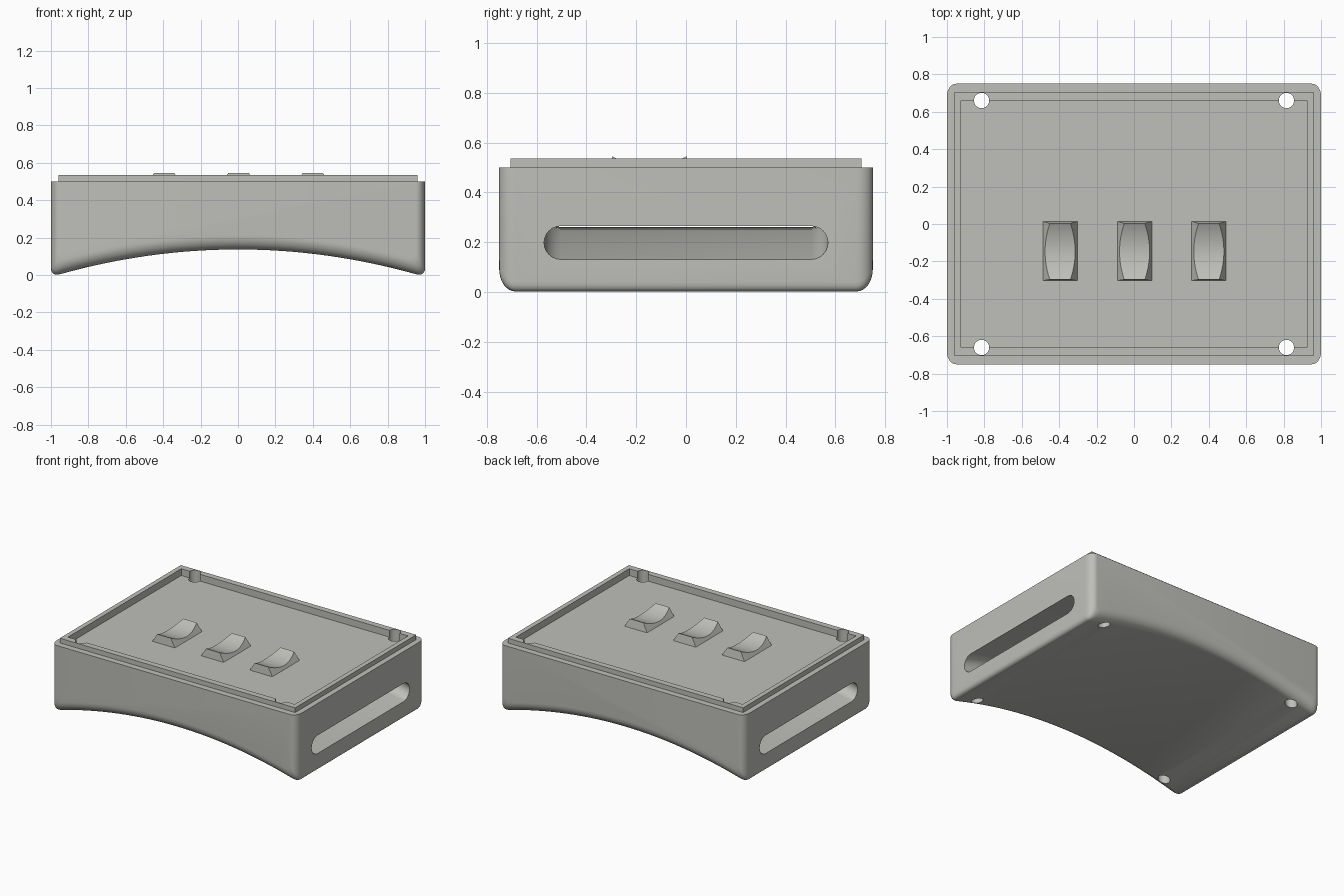
import bpy, bmesh, math

if "Cube" in bpy.data.objects:
    bpy.data.objects.remove(bpy.data.objects["Cube"])

mat = bpy.data.materials.new("warm grey plastic")
mat.diffuse_color = (0.52, 0.52, 0.49, 1)
mat.use_nodes = True
mat.node_tree.nodes["Principled BSDF"].inputs["Base Color"].default_value = mat.diffuse_color


def finish(name, bm, smooth=True):
    bmesh.ops.recalc_face_normals(bm, faces=bm.faces)
    me = bpy.data.meshes.new(name)
    bm.to_mesh(me)
    bm.free()
    me.materials.append(mat)
    ob = bpy.data.objects.new(name, me)
    bpy.context.collection.objects.link(ob)
    return ob


def loft(name, sections):
    """Skin closed loops of points and cap both ends."""
    bm = bmesh.new()
    loops = [[bm.verts.new(p) for p in s] for s in sections]
    for a, b in zip(loops, loops[1:]):
        for i in range(len(a)):
            j = (i + 1) % len(a)
            bm.faces.new((a[i], a[j], b[j], b[i]))
    bm.faces.new(loops[0])
    bm.faces.new(loops[-1][::-1])
    return finish(name, bm)


def box(name, hx, hy, z0, z1):
    rect = [(-hx, -hy), (hx, -hy), (hx, hy), (-hx, hy)]
    return loft(name, [[(x, y, z) for x, y in rect] for z in (z0, z1)])


def cut(ob, cutter):
    mod = ob.modifiers.new("cut", 'BOOLEAN')
    mod.object, mod.operation, mod.solver = cutter, 'DIFFERENCE', 'EXACT'
    bpy.context.view_layer.objects.active = ob
    bpy.ops.object.modifier_apply(modifier=mod.name)


def smooth(ob, angle=30):
    bpy.ops.object.select_all(action='DESELECT')
    ob.select_set(True)
    bpy.context.view_layer.objects.active = ob
    bpy.ops.object.shade_smooth_by_angle(angle=math.radians(angle))


# Body: arched outline in xz, shrunk toward the front and back for the fillet
def arch(x):
    return 0.137 - 0.146 * x * x


def outline(dx, dz, y):
    w, c = 1 - dx, 0.05
    half = [(w, 0.5)]
    p0, p1, p2 = (w, arch(w) + c + dz), (w, arch(w) + dz), (w - c, arch(w - c) + dz)
    for i in range(7):
        t = i / 6
        half.append(tuple((1 - t) ** 2 * a + 2 * t * (1 - t) * b + t * t * e
                          for a, b, e in zip(p0, p1, p2)))
    for i in range(1, 17):
        x = (w - c) * (1 - i / 16)
        half.append((x, arch(x) + dz))
    pts = half + [(-x, z) for x, z in half[-2::-1]]
    return [(x, y, z) for x, z in pts]


front = []
for i in range(9):
    t = i / 8 * math.pi / 2
    s = 1 - math.sin(t)
    front.append((0.05 * s, 0.075 * s, -0.75 + 0.065 * (1 - math.cos(t))))
layers = front + [(a, b, -y) for a, b, y in front[::-1]]
body = loft("body", [outline(*l) for l in layers])

# Raised lip around the top
lip = box("top_lip", 0.96, 0.705, 0.5, 0.535)

# Shallow recess inside the lip
recess = box("recess_cutter", 0.925, 0.66, 0.485, 0.7)

# Strap slot that follows the arch from side to side
slot_loops = []
for i in range(33):
    x = -1.05 + 2.1 * i / 32
    zc = 0.198 + 0.13 * (1 - x * x)
    loop = []
    for side in (1, -1):
        for k in range(13):
            a = math.pi * (k / 12 - 0.5)
            loop.append((x, side * (0.503 + 0.067 * math.cos(a)),
                         zc + side * 0.067 * math.sin(a)))
    slot_loops.append(loop)
slot = loft("slot_cutter", slot_loops)

cut(body, recess)
cut(body, slot)
cut(lip, recess)

# Screw holes in the four corners
cutters = [recess, slot]
for sx in (-1, 1):
    for sy in (-1, 1):
        ring = [(sx * 0.815 + 0.041 * math.cos(a), sy * 0.66 + 0.041 * math.sin(a))
                for a in (k * math.tau / 32 for k in range(32))]
        hole = loft("hole_cutter", [[(x, y, z) for x, y in ring] for z in (-0.3, 0.8)])
        cut(body, hole)
        cut(lip, hole)
        cutters.append(hole)
for c in cutters:
    bpy.data.objects.remove(c)
smooth(body)
smooth(lip)

# Scooped buttons: sloping flanks, hollow top, nearly upright ends
for n, cx in enumerate((-0.395, 0.003, 0.4)):
    secs = []
    for i in range(17):
        u = -1 + i / 8
        top = 0.507 + 0.038 * u * u
        wide = 0.095 - 0.04 * (top - 0.485) / 0.06
        yb, yt = -0.144 + 0.159 * u, -0.147 + 0.15 * u
        secs.append([(cx - 0.095, yb, 0.48), (cx + 0.095, yb, 0.48),
                     (cx + wide, yt, top), (cx - wide, yt, top)])
    smooth(loft("button_%d" % (n + 1), secs), 25)
